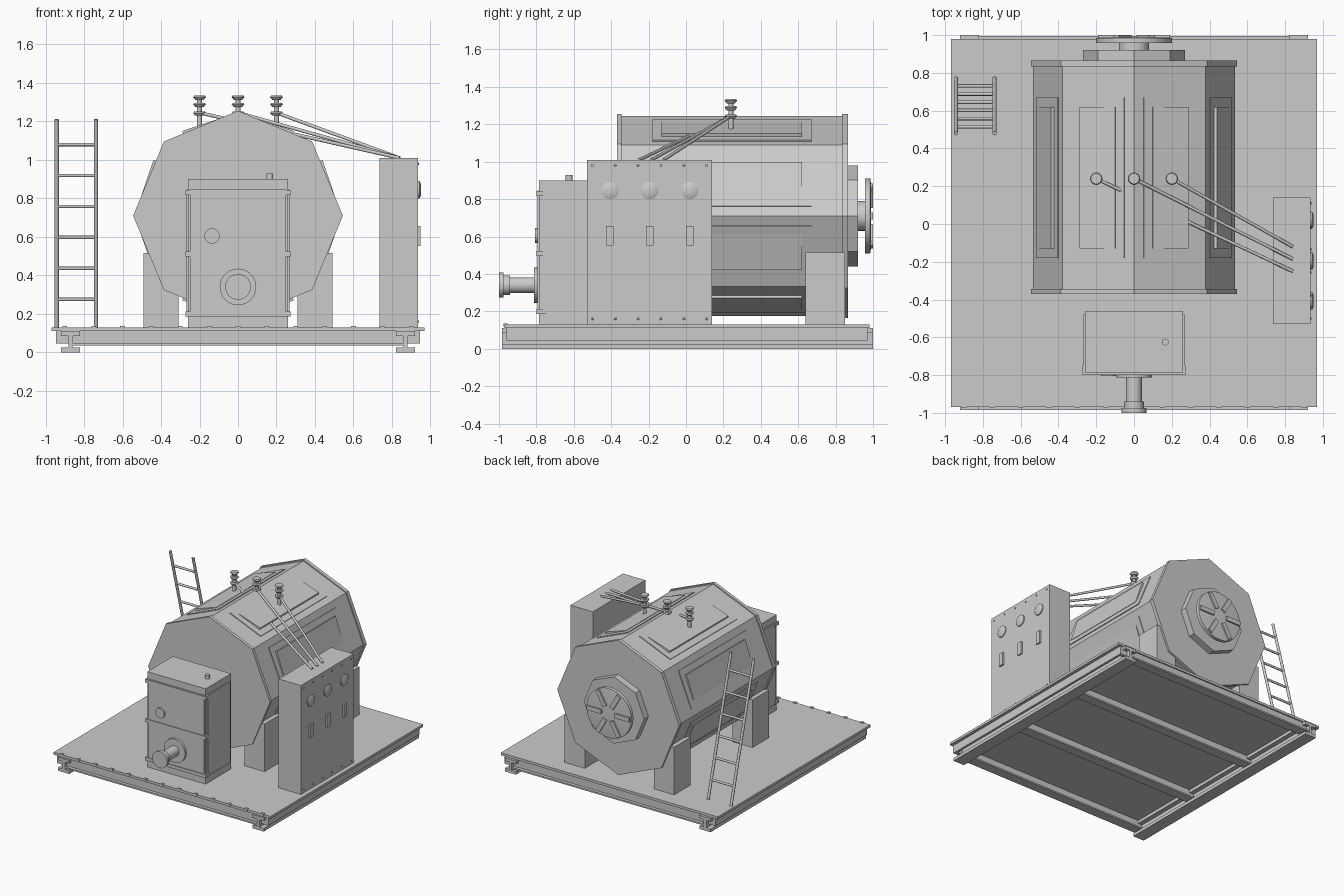
import bpy, bmesh, math
from mathutils import Vector, Matrix

if "Cube" in bpy.data.objects:
    bpy.data.objects.remove(bpy.data.objects["Cube"])

GREY = bpy.data.materials.new("plain_grey")
GREY.use_nodes = True
COLOUR = (0.6, 0.6, 0.6, 1)
GREY.diffuse_color = COLOUR
GREY.node_tree.nodes["Principled BSDF"].inputs["Base Color"].default_value = COLOUR


def finish(name, bm, smooth=False):
    bmesh.ops.recalc_face_normals(bm, faces=bm.faces)
    mesh = bpy.data.meshes.new(name)
    bm.to_mesh(mesh)
    bm.free()
    mesh.materials.append(GREY)
    obj = bpy.data.objects.new(name, mesh)
    bpy.context.collection.objects.link(obj)
    if smooth:
        bpy.ops.object.select_all(action="DESELECT")
        obj.select_set(True)
        bpy.context.view_layer.objects.active = obj
        bpy.ops.object.shade_smooth_by_angle(angle=math.radians(35))
    return obj


def box(name, x, y, z, matrix=Matrix()):
    """Box from (min, max) pairs, optionally transformed."""
    bm = bmesh.new()
    centre = Vector([(a + b) / 2 for a, b in (x, y, z)])
    size = [b - a for a, b in (x, y, z)]
    bmesh.ops.create_cube(bm, size=1, matrix=matrix @ Matrix.Translation(centre) @ Matrix.Diagonal((*size, 1)))
    return finish(name, bm)


def lathe(name, profile, origin, axis="Z", sides=24):
    """Closed solid of revolution from (radius, height) points."""
    bm = bmesh.new()
    rings = []
    for r, h in profile:
        ring = []
        for i in range(sides):
            a = math.tau * i / sides
            c, s = r * math.cos(a), r * math.sin(a)
            p = {"Z": (c, s, h), "Y": (c, h, s), "X": (h, c, s)}[axis]
            ring.append(bm.verts.new(Vector(p) + Vector(origin)))
        rings.append(ring)
    for low, high in zip(rings, rings[1:]):
        for i in range(sides):
            j = (i + 1) % sides
            bm.faces.new((low[i], low[j], high[j], high[i]))
    bm.faces.new(rings[0])
    bm.faces.new(rings[-1])
    return finish(name, bm, sides > 8)


def rod(name, start, end, radius, sides=12):
    bm = bmesh.new()
    a, b = Vector(start), Vector(end)
    turn = (b - a).to_track_quat("Z", "Y").to_matrix().to_4x4()
    bmesh.ops.create_cone(bm, cap_ends=True, segments=sides, radius1=radius, radius2=radius,
                          depth=(b - a).length, matrix=Matrix.Translation((a + b) / 2) @ turn)
    return finish(name, bm, True)


# Platform and its underframe
box("deck_plate", (-0.97, 0.97), (-0.97, 0.98), (0.11, 0.13))
for side, name in ((-1, "right"), (1, "left")):
    for part, half, z in (("bottom_flange", 0.05, (0, 0.025)), ("web", 0.012, (0.02, 0.09)),
                          ("top_flange", 0.05, (0.085, 0.11))):
        box(f"{name}_rail_{part}", (side * 0.87 - half, side * 0.87 + half), (-0.985, 1.0), z)
    x = sorted((side * 0.925, side * 0.945))
    box(f"{name}_side_beam", x, (-0.96, 0.97), (0.045, 0.11))
for i, y in enumerate((-0.945, -0.35, 0.31, 0.955)):
    half = 0.94 if i in (0, 3) else 0.86
    box(f"cross_beam_{i}", (-half, half), (y - 0.015, y + 0.015), (0.045, 0.11))
    box(f"cross_beam_foot_{i}", (-0.86, 0.86), (y - 0.04, y + 0.04), (0.035, 0.047))
for i in range(13):
    x = -0.9 + 0.15 * i
    box(f"deck_bolt_{i}", (x - 0.012, x + 0.012), (-0.975, -0.955), (0.12, 0.136))

# Eight-sided tank with end flanges
AXIS_Z = 0.71
centre = (0, 0, AXIS_Z)
lathe("tank", [(0.545, -0.37), (0.545, -0.345), (0.535, -0.345), (0.535, 0.835), (0.545, 0.835), (0.545, 0.865)],
      centre, "Y", 8)
apothem = 0.535 * math.cos(math.pi / 8)
for i in range(8):
    turn = Matrix.Translation(centre) @ Matrix.Rotation(math.radians(22.5 + 45 * i), 4, "Y")
    lean = 1 if i in (0, 2, 4, 6) else -1
    box(f"tank_panel_{i}", (-0.15, 0.15), (-0.18, 0.67), (apothem - 0.02, apothem + 0.006), turn)
    tilt = turn @ Matrix.Translation((0, 0, apothem + 0.008)) @ Matrix.Rotation(lean * -0.07, 4, "Y")
    box(f"tank_hatch_{i}", (-0.1, 0.1), (-0.13, 0.62), (-0.008, 0.008), tilt)

# Legs
for sx in (-1, 1):
    for end, y in (("front", (-0.36, -0.15)), ("back", (0.64, 0.85))):
        box(f"{end}_{'left' if sx > 0 else 'right'}_leg", sorted((sx * 0.31, sx * 0.49)), y, (0.13, 0.515))

# Rear hatch with spoked wheel
lathe("rear_hatch", [(0.27, 0.86), (0.27, 0.92)], centre, "Y", 8)
lathe("wheel_shaft", [(0.08, 0.91), (0.08, 0.965)], centre, "Y")
lathe("wheel", [(0.2, 0.957), (0.2, 0.985), (0.18, 0.988)], centre, "Y", 32)
for i in range(6):
    turn = Matrix.Translation(centre) @ Matrix.Rotation(math.radians(60 * i), 4, "Y")
    box(f"wheel_spoke_{i}", (0.06, 0.19), (0.98, 1.0), (-0.018, 0.018), turn)

# Insulators and cables
for i, x in enumerate((-0.2, 0, 0.2)):
    profile = [(0.014, 1.1)]
    for z in (1.23, 1.275, 1.312):
        profile += [(0.014, z), (0.022, z), (0.033, z + 0.014), (0.028, z + 0.022), (0.014, z + 0.022)]
    lathe(f"insulator_{i}", profile, (x, 0.24, 0), "Z", 16)
    rod(f"cable_{i}", (x, 0.24, 1.245), (0.84, -0.25 + 0.065 * i, 1.01), 0.009)

# Control cabinet
box("cabinet", (0.735, 0.935), (-0.53, 0.14), (0.13, 1.01))
for i, y in enumerate((-0.407, -0.195, 0.02)):
    lathe(f"gauge_{i}", [(0.046, 0.93), (0.046, 0.943), (0.03, 0.951)], (0, y, 0.845), "X")
    box(f"switch_{i}", (0.93, 0.948), (y - 0.02, y + 0.02), (0.553, 0.657))
for i in range(6):
    for z in (0.16, 0.98):
        y = -0.5 + 0.122 * i
        lathe(f"cabinet_rivet_{i}", [(0.008, 0.93), (0.005, 0.941)], (0, y, z), "X", 8)

# Firebox with door straps
box("firebox", (-0.26, 0.26), (-0.785, -0.46), (0.13, 0.9))
box("firebox_side_plates", (-0.268, 0.268), (-0.765, -0.48), (0.19, 0.845))
box("firebox_door", (-0.25, 0.25), (-0.794, -0.77), (0.2, 0.845))
for i, z in enumerate((0.2, 0.51, 0.83)):
    box(f"door_strap_{i}", (-0.272, 0.272), (-0.8, -0.75), (z - 0.013, z + 0.013))
lathe("firebox_knob", [(0.018, 0.89), (0.018, 0.93)], (0.165, -0.625, 0), "Z", 16)
lathe("peephole", [(0.04, -0.78), (0.04, -0.806)], (-0.135, 0, 0.605), "Y")

# Burner pipe
lathe("burner_pipe", [(0.095, -0.78), (0.095, -0.812), (0.042, -0.812), (0.042, -0.94), (0.052, -0.94),
                      (0.052, -0.975), (0.067, -0.975), (0.067, -1.0)], (0, 0, 0.34), "Y", 32)

# Leaning ladder
def ladder_y(z):
    return 0.77 - 0.29 * (z - 0.13) / 1.08


for x in (-0.942, -0.738):
    rod("ladder_rail", (x, ladder_y(0.13), 0.13), (x, ladder_y(1.21), 1.21), 0.011)
for i in range(6):
    z = 0.275 + 0.161 * i
    rod(f"ladder_rung_{i}", (-0.942, ladder_y(z), z), (-0.738, ladder_y(z), z), 0.009)
